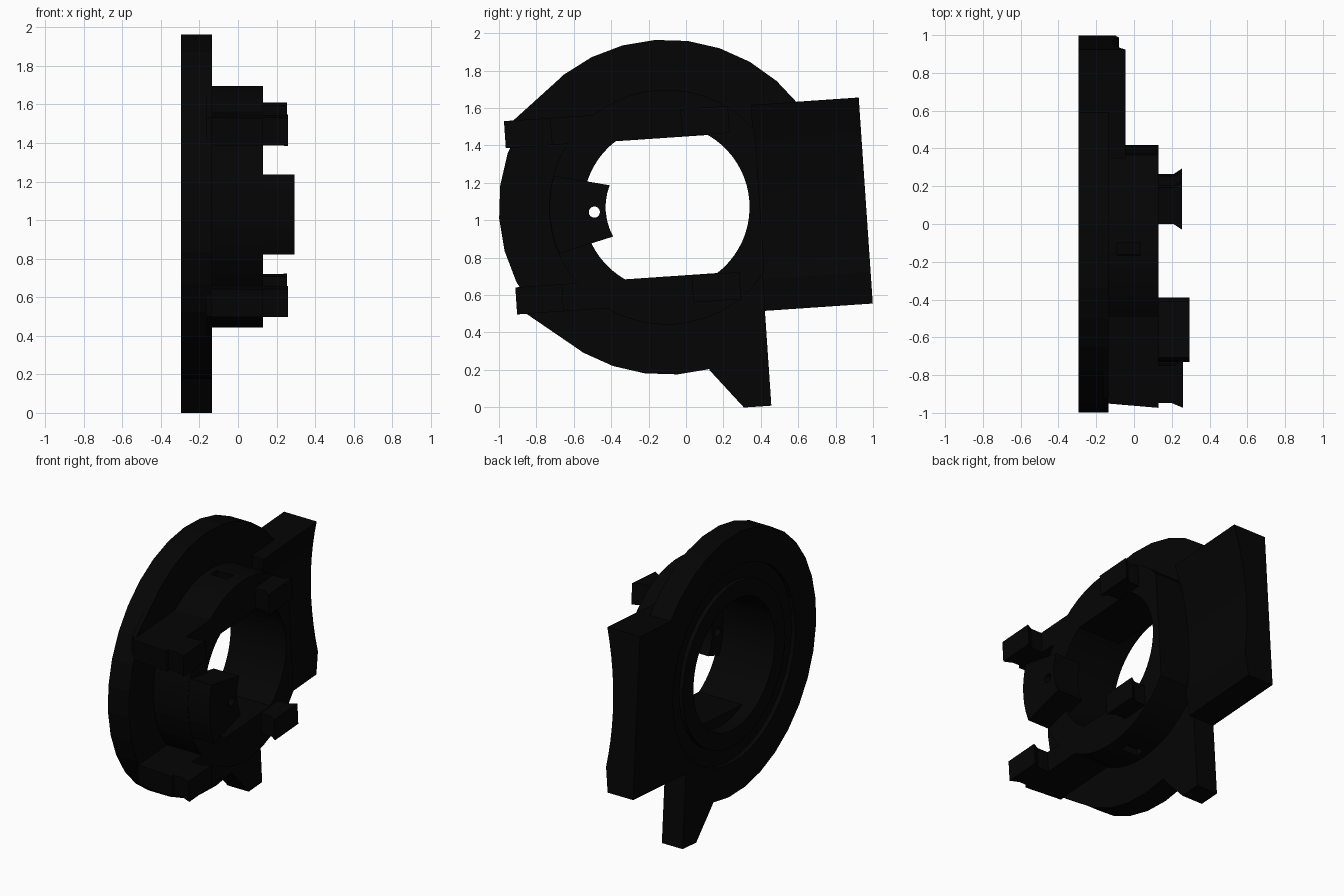
import bpy, bmesh, math
from mathutils import Matrix, Vector

old = bpy.data.objects.get("Cube")
if old:
    bpy.data.objects.remove(old, do_unlink=True)

mat = bpy.data.materials.new("matte_black")
mat.use_nodes = True
BLACK = (0.0013, 0.0013, 0.0013, 1)
mat.diffuse_color = BLACK
mat.node_tree.nodes["Principled BSDF"].inputs["Base Color"].default_value = BLACK

# Local frame: u runs back, v runs up, x runs sideways; tilted about x
TILT = math.radians(3.9)
FRAME = Matrix.Translation((0, -0.105, 1.07)) @ Matrix.Rotation(TILT, 4, 'X')
BACK, FACE, TOP = -0.295, -0.135, 0.13


def prism(name, pts, lo, hi, axis='x'):
    """Extrude a 2D outline along one local axis (x: u,v  u: v,x  v: u,x)."""
    place = {'x': lambda a, b, h: (h, a, b),
             'u': lambda a, b, h: (b, h, a),
             'v': lambda a, b, h: (b, a, h)}[axis]
    bm = bmesh.new()
    rings = [[bm.verts.new(FRAME @ Vector(place(a, b, h))) for a, b in pts]
             for h in (lo, hi)]
    bm.faces.new(rings[0])
    bm.faces.new(rings[1])
    n = len(pts)
    for i in range(n):
        j = (i + 1) % n
        bm.faces.new((rings[0][i], rings[0][j], rings[1][j], rings[1][i]))
    bmesh.ops.recalc_face_normals(bm, faces=bm.faces)
    me = bpy.data.meshes.new(name)
    bm.to_mesh(me)
    bm.free()
    me.materials.append(mat)
    ob = bpy.data.objects.new(name, me)
    bpy.context.collection.objects.link(ob)
    return ob


def arc(r, start=0, end=360, n=32, cu=0):
    steps = n if end - start == 360 else n + 1
    angles = [math.radians(start + (end - start) * i / n) for i in range(steps)]
    return [(cu + r * math.cos(a), r * math.sin(a)) for a in angles]


def box(u0, u1, v0, v1):
    return [(u0, v0), (u1, v0), (u1, v1), (u0, v1)]


def subtract(ob, cutter):
    """Subtract a temporary object and delete it."""
    cutter.hide_render = True
    mod = ob.modifiers.new("cut", 'BOOLEAN')
    mod.operation = 'DIFFERENCE'
    mod.solver = 'EXACT'
    mod.object = cutter
    bpy.context.view_layer.objects.active = ob
    bpy.ops.object.modifier_apply(modifier=mod.name)
    bpy.data.objects.remove(cutter, do_unlink=True)


def cut(ob, *shape):
    subtract(ob, prism("cutter", *shape))


def cut_back_groove(ob):
    """Shallow ring-shaped groove around the bore."""
    ring = prism("ring_cutter", arc(0.67), BACK - 0.05, BACK + 0.03)
    cut(ring, arc(0.56), BACK - 0.1, BACK + 0.1)
    subtract(ob, ring)


# Round flange with a grooved back, trimmed where the plate sits
bore = [(u, max(-0.37, min(0.37, v))) for u, v in arc(0.445, n=64)]
flange = prism("flange", arc(0.896), BACK, FACE)
cut(flange, bore, BACK - 0.1, FACE + 0.1)
cut(flange, arc(0.445, n=64), BACK - 0.1, -0.2)
cut(flange, box(0.488, 1.2, -1.2, 0.5), BACK - 0.1, FACE + 0.1)
cut_back_groove(flange)

# Raised collar, trimmed at the plate, with a flat-sided bore
collar = prism("collar", [(min(u, 0.5), v) for u, v in arc(0.628, n=48)],
               FACE - 0.005, TOP)
cut(collar, bore, FACE - 0.1, TOP + 0.1)
for side in (-1, 1):
    slot = box(-0.018, 0.047, -0.09, 0.035)
    lo, hi = sorted((side * 0.58, side * 0.7))
    cut(collar, slot, lo, hi, 'v')

# Rear plate with a gently hollowed outer face
hollow = [(-0.42 + 0.934 * t, -0.08 + 0.035 * t - 0.2 * t * (1 - t))
          for t in [i / 10 for i in range(11)]]
plate = prism("rear_plate",
              [(0.515, BACK), (-0.589, BACK), (-0.589, -0.10)] + hollow,
              0.487, 1.066, 'u')
cut_back_groove(plate)

# Foot below the flange
prism("foot", [(0.488, -0.5), (0.488, -1.097), (0.341, -1.097),
               (0.17, -0.884), (0.17, -0.7)], BACK, FACE)

# Mirrored arms with thin gussets and flared studs
front_stud = [(-0.61, TOP - 0.01), (-0.61, 0.21), (-0.585, 0.26),
              (-0.835, 0.26), (-0.81, 0.2), (-0.81, TOP - 0.01)]
rear_stud = [(0.14, TOP - 0.01), (0.335, TOP - 0.01), (0.335, 0.21),
             (0.365, 0.255), (0.11, 0.255), (0.14, 0.21)]
arm = [(-0.812, FACE - 0.005), (-0.3, FACE - 0.005), (-0.3, TOP), (-0.835, TOP)]
for side, label in ((1, "upper"), (-1, "lower")):
    lo, hi = sorted((side * 0.373, side * 0.518))
    prism(label + "_arm", arm, lo, hi, 'v')
    prism(label + "_front_stud", front_stud, lo, hi, 'v')
    prism(label + "_rear_stud", rear_stud, lo, hi, 'v')
    prism(label + "_gusset",
          [(u, side * v) for u, v in ((-0.498, 0.744), (-0.785, 0.518),
                                      (-0.8, 0.4), (-0.7, 0.4))],
          FACE - 0.03, FACE)

# Front lug reaching over the bore, with a pin hole
lug = prism("front_lug",
            arc(0.325, 155, 205, 6) + arc(0.625, 199.5, 160.5, 6), 0.1, 0.294)
cut(lug, arc(0.03, n=16, cu=-0.386), -0.2, 0.4)
